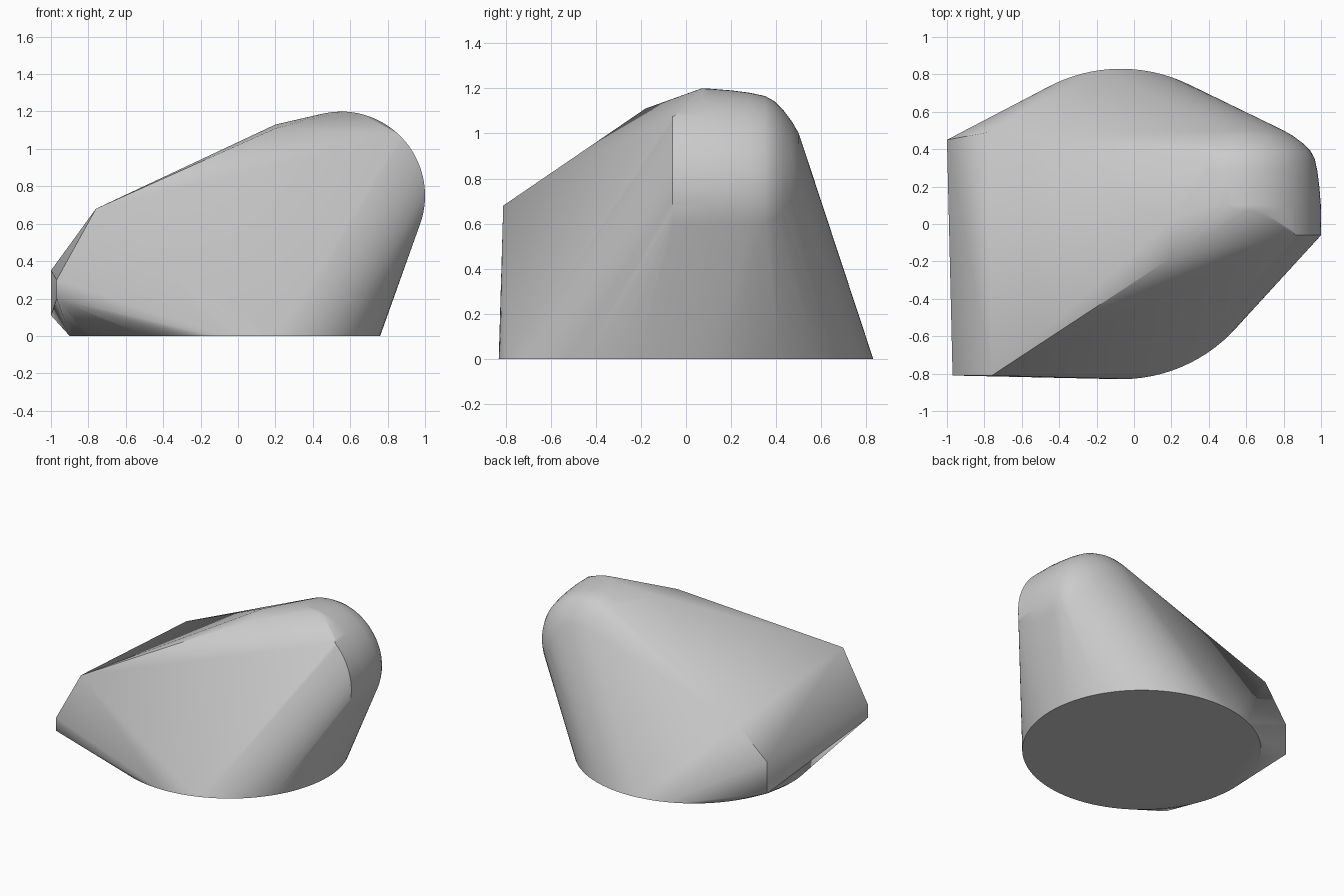
import bpy
import bmesh
from math import cos, sin, radians, pi

cube = bpy.data.objects.get("Cube")
if cube:
    bpy.data.objects.remove(cube, do_unlink=True)

grey = bpy.data.materials.new("plain grey")
grey.use_nodes = True
colour = (0.6, 0.6, 0.6, 1.0)
grey.diffuse_color = colour
grey.node_tree.nodes["Principled BSDF"].inputs["Base Color"].default_value = colour

AXIS_X, AXIS_Z, RADIUS = 0.55, 0.75, 0.45


def dome_point(y, radius, degrees):
    a = radians(degrees)
    return (AXIS_X + radius * cos(a), y, AXIS_Z + radius * sin(a))


points = []

# Round foot
points += [(-0.07 + 0.83 * cos(2 * pi * i / 96), 0.83 * sin(2 * pi * i / 96), 0)
           for i in range(96)]

# Rounded head: front rim, then rings shrinking toward the back
for deg in range(-20, 91, 3):
    y = -0.06 + 0.13 * min(1, max(0, deg - 46) / 14)
    points.append(dome_point(y, RADIUS, deg))
for y, radius in ((0.10, 0.449), (0.20, 0.441), (0.28, 0.431), (0.35, 0.416),
                  (0.39, 0.394), (0.43, 0.355), (0.47, 0.302), (0.50, 0.25)):
    points += [dome_point(y, radius, deg) for deg in range(-20, 181, 4)]

# Blunt nose block and sloping top
points += [
    (-1.0, 0.45, 0.11), (-1.0, 0.45, 0.35),
    (-0.97, -0.81, 0.20), (-0.97, -0.81, 0.30),
    (-0.76, -0.81, 0.68), (-0.78, 0.49, 0.59),
    (0.20, -0.18, 1.11), (0.20, 0.02, 1.13),
]

# Wrap everything in one tight skin
bm = bmesh.new()
for p in points:
    bm.verts.new(p)
hull = bmesh.ops.convex_hull(bm, input=bm.verts[:])
bmesh.ops.delete(bm, geom=[v for v in bm.verts if not v.link_faces], context='VERTS')
bmesh.ops.dissolve_limit(bm, angle_limit=radians(0.5), verts=bm.verts[:], edges=bm.edges[:])
bmesh.ops.recalc_face_normals(bm, faces=bm.faces[:])

mesh = bpy.data.meshes.new("rounded_body")
bm.to_mesh(mesh)
bm.free()
mesh.materials.append(grey)
body = bpy.data.objects.new("rounded_body", mesh)
bpy.context.collection.objects.link(body)

bpy.ops.object.select_all(action='DESELECT')
body.select_set(True)
bpy.context.view_layer.objects.active = body
bpy.ops.object.shade_smooth_by_angle(angle=radians(30))
